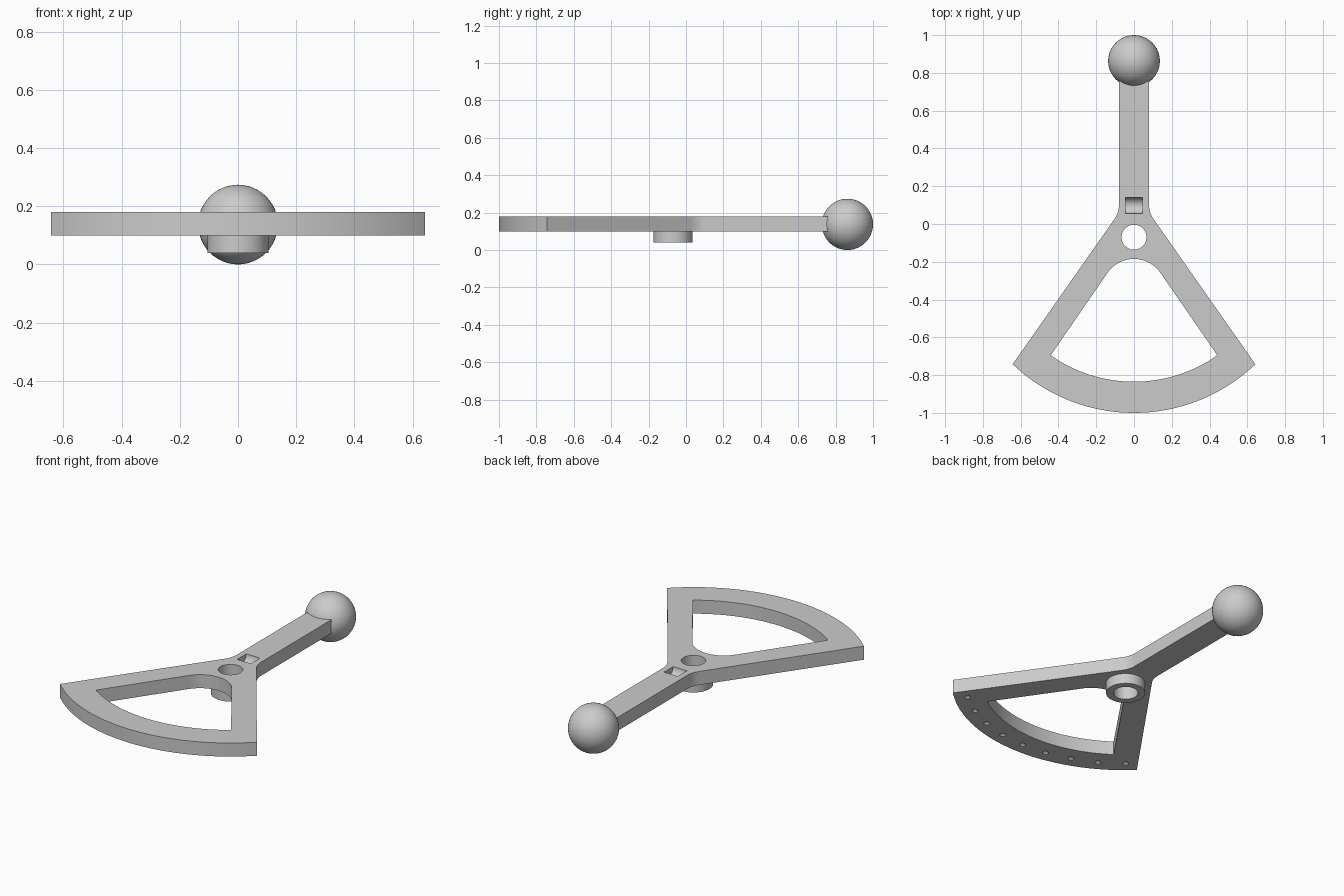
import bpy
import bmesh
from math import sin, cos, radians
from mathutils import Matrix, Vector

cube = bpy.data.objects.get("Cube")
if cube:
    bpy.data.objects.remove(cube, do_unlink=True)

HUB_Y = -0.07
PLATE_BOTTOM, PLATE_TOP = 0.10, 0.18
BALL_R = 0.137

grey = bpy.data.materials.new("plain grey")
grey.use_nodes = True
colour = (0.6, 0.6, 0.6, 1)
grey.diffuse_color = colour
grey.node_tree.nodes["Principled BSDF"].inputs["Base Color"].default_value = colour


def make_object(name, bm):
    bmesh.ops.recalc_face_normals(bm, faces=bm.faces)
    mesh = bpy.data.meshes.new(name)
    bm.to_mesh(mesh)
    bm.free()
    mesh.materials.append(grey)
    obj = bpy.data.objects.new(name, mesh)
    bpy.context.collection.objects.link(obj)
    return obj


def arc(cx, cy, r, start, end, steps):
    angles = [radians(start + (end - start) * i / steps) for i in range(steps + 1)]
    return [(cx + r * cos(a), cy + r * sin(a)) for a in angles]


def prism(name, half, bottom, top):
    """Extrude a half profile (x >= 0) mirrored across the centre line."""
    mirrored = [(-x, y) for x, y in reversed(half) if x > 1e-5]
    bm = bmesh.new()
    face = bm.faces.new([bm.verts.new((x, y, bottom)) for x, y in half + mirrored])
    ext = bmesh.ops.extrude_face_region(bm, geom=[face])
    verts = [v for v in ext["geom"] if isinstance(v, bmesh.types.BMVert)]
    bmesh.ops.translate(bm, verts=verts, vec=(0, 0, top - bottom))
    return make_object(name, bm)


def cylinder(name, r1, r2, depth, centre, rotation=Matrix()):
    bm = bmesh.new()
    bmesh.ops.create_cone(bm, cap_ends=True, segments=48, radius1=r1, radius2=r2,
                          depth=depth, matrix=Matrix.Translation(Vector(centre)) @ rotation)
    return make_object(name, bm)


def combine(target, tool, operation):
    mod = target.modifiers.new("combine", 'BOOLEAN')
    mod.operation = operation
    mod.solver = 'EXACT'
    mod.object = tool
    bpy.context.view_layer.objects.active = target
    bpy.ops.object.modifier_apply(modifier=mod.name)
    bpy.data.objects.remove(tool, do_unlink=True)


# Flat body: handle blending into a sector
outline = [(0.08, 0.863)]
outline += arc(0.207, 0.10, 0.127, 180, 215, 8)
outline += arc(0, HUB_Y, 0.93, -46.3, -90, 28)
body = prism("sector_body_with_handle", outline, PLATE_BOTTOM, PLATE_TOP)

# Hub boss beneath the body
combine(body, cylinder("boss", 0.105, 0.105, 0.10, (0, HUB_Y, 0.09)), 'UNION')

# Sector opening with a rounded apex
opening = arc(0, -0.355, 0.17, 90, 35, 14) + arc(0, HUB_Y, 0.765, -54.8, -90, 24)
combine(body, prism("opening_cutter", opening, 0, 0.3), 'DIFFERENCE')

# Pivot bore
combine(body, cylinder("bore_cutter", 0.066, 0.066, 0.5, (0, HUB_Y, 0.1)), 'DIFFERENCE')

# Rounded pocket across the handle root
across = Matrix.Rotation(radians(90), 4, 'Y')
combine(body, cylinder("pocket_cutter", 0.043, 0.043, 0.09, (0, 0.098, PLATE_TOP), across),
        'DIFFERENCE')

# Detent dimples along the underside of the rim
for i in range(-4, 5):
    a = radians(10 * i)
    spot = (0.858 * sin(a), HUB_Y - 0.858 * cos(a), PLATE_BOTTOM)
    combine(body, cylinder("dimple_cutter", 0.034, 0, 0.036, spot), 'DIFFERENCE')

# Ball grip
bm = bmesh.new()
bmesh.ops.create_uvsphere(bm, u_segments=48, v_segments=24, radius=BALL_R,
                          matrix=Matrix.Translation((0, 1 - BALL_R, BALL_R + 0.003)))
ball = make_object("ball_grip", bm)
ball.location.z = -0.003

# Smooth curved surfaces while keeping edges crisp
bpy.ops.object.select_all(action='DESELECT')
for obj in (body, ball):
    obj.select_set(True)
bpy.context.view_layer.objects.active = body
bpy.ops.object.shade_smooth_by_angle(angle=radians(30))
